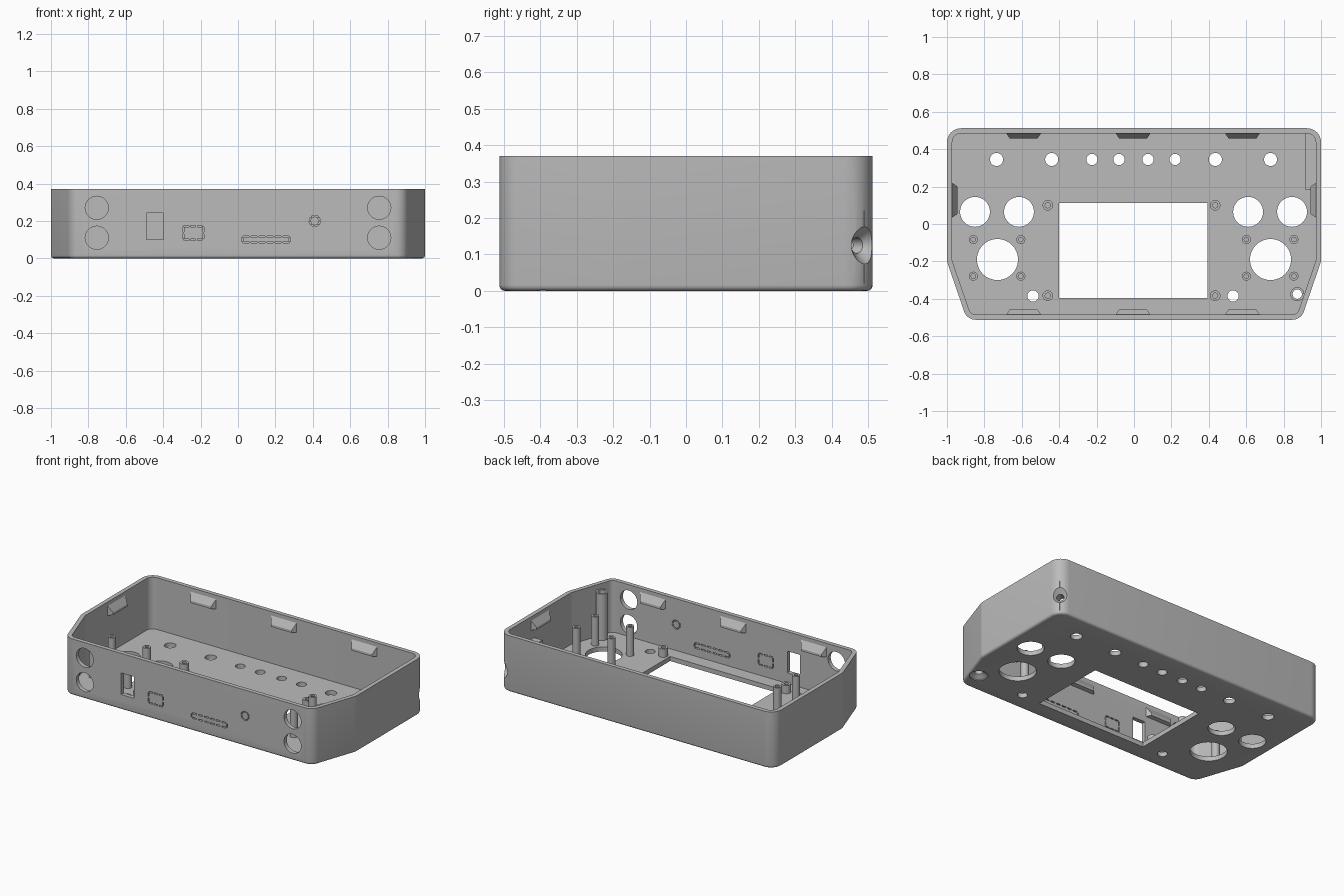
import bpy, bmesh, math
from mathutils import Vector, Matrix

if "Cube" in bpy.data.objects:
    bpy.data.objects.remove(bpy.data.objects["Cube"])

grey = bpy.data.materials.new("plain grey")
grey.diffuse_color = (0.5, 0.5, 0.5, 1)
grey.use_nodes = True
grey.node_tree.nodes["Principled BSDF"].inputs["Base Color"].default_value = grey.diffuse_color

H, WALL, FLOOR, FILLET = 0.37, 0.028, 0.03, 0.016
# plan corners, counter-clockwise: x, y, corner radius
PLAN = [(-1, .512, .075), (-1, -.2, .06), (-.893, -.512, .065),
        (.893, -.512, .065), (1, -.2, .06), (1, .512, .075)]


def outline(inset, z, seg=8):
    """Rounded plan outline, moved inwards by inset."""
    pts, n = [Vector(p[:2]) for p in PLAN], len(PLAN)
    out = []
    for i in range(n):
        a = (pts[i] - pts[i - 1]).normalized()
        b = (pts[(i + 1) % n] - pts[i]).normalized()
        na, nb = Vector((-a.y, a.x)), Vector((-b.y, b.x))
        r = max(PLAN[i][2], .03)
        centre = pts[i] + (na + nb) * (r / (1 + na.dot(nb)))
        a0 = math.atan2(-na.y, -na.x)
        turn = math.atan2(a.x * b.y - a.y * b.x, a.dot(b))
        for k in range(seg + 1):
            t = a0 + turn * k / seg
            out.append((centre.x + (r - inset) * math.cos(t),
                        centre.y + (r - inset) * math.sin(t), z))
    return out


def loft(bm, rings, closed=False):
    """Skin matching rings; cap the ends or join last to first."""
    vs = [[bm.verts.new(p) for p in ring] for ring in rings]
    n = len(vs[0])
    pairs = list(zip(vs, vs[1:])) + ([(vs[-1], vs[0])] if closed else [])
    for lo, hi in pairs:
        for i in range(n):
            bm.faces.new((lo[i], lo[(i + 1) % n], hi[(i + 1) % n], hi[i]))
    if not closed:
        bm.faces.new(vs[0][::-1])
        bm.faces.new(vs[-1])


def lathe(bm, profile, matrix, closed=False, seg=32):
    """Turn (radius, height) points about the local z axis."""
    loft(bm, [[matrix @ Vector((r * math.cos(2 * math.pi * k / seg),
                                r * math.sin(2 * math.pi * k / seg), z))
               for k in range(seg)] for r, z in profile], closed)


def box(bm, x0, x1, y0, y1, z0, z1, matrix=Matrix()):
    loft(bm, [[matrix @ Vector(p) for p in
               ((x0, y0, z), (x1, y0, z), (x1, y1, z), (x0, y1, z))] for z in (z0, z1)])


def finish(bm, name):
    bmesh.ops.recalc_face_normals(bm, faces=bm.faces[:])
    me = bpy.data.meshes.new(name)
    bm.to_mesh(me)
    bm.free()
    me.materials.append(grey)
    ob = bpy.data.objects.new(name, me)
    bpy.context.collection.objects.link(ob)
    return ob


def select(ob):
    bpy.ops.object.select_all(action='DESELECT')
    ob.select_set(True)
    bpy.context.view_layer.objects.active = ob


def cut(ob, cutter):
    select(ob)
    m = ob.modifiers.new("openings", 'BOOLEAN')
    m.operation, m.solver, m.object = 'DIFFERENCE', 'EXACT', cutter
    bpy.ops.object.modifier_apply(modifier=m.name)


# open tray with a rounded bottom edge
bm = bmesh.new()
rings = []
for k in range(5):
    t = math.pi / 2 * k / 4
    rings.append(outline(FILLET * (1 - math.sin(t)), FILLET * (1 - math.cos(t))))
rings += [outline(0, H), outline(WALL, H), outline(WALL, FLOOR)]
loft(bm, rings)
case = finish(bm, "case_shell")

# floor openings: x, y, radius
holes = [(x, .345, .035) for x in (-.735, -.44, .435, .73)]
holes += [(x, .345, .03) for x in (-.225, -.08, .075, .22)]
holes += [(x, .065, .08) for x in (-.85, -.615, .61, .845)]
holes += [(x, -.19, .11) for x in (-.73, .73)]
holes += [(x, -.385, .03) for x in (-.54, .53)]
bm = bmesh.new()
for x, y, r in holes:
    lathe(bm, [(r, -.02), (r, .06)], Matrix.Translation((x, y, 0)))
box(bm, -.4, .392, -.395, .113, -.02, .06)

# countersunk screw hole under the tall tube
TUBE = Matrix.Translation((.873, -.375, 0))
lathe(bm, [(.055, -.02), (.055, .006), (.025, .026), (.025, .06)], TUBE)

# countersunk hole through the rounded rear corner
axis = Vector((-1, -1, 0)).normalized()
corner = Matrix.Translation((.978, .49, .125)) @ axis.to_track_quat('Z', 'Y').to_matrix().to_4x4()
lathe(bm, [(.056, -.05), (.056, -.005), (.022, .03), (.022, .16)], corner)

# front wall openings
front = Matrix.Translation((0, -.5, 0)) @ Matrix.Rotation(math.pi / 2, 4, 'X')
for x in (-.755, .755):
    for z in (.11, .27):
        lathe(bm, [(.062, -.05), (.062, .05)], front @ Matrix.Translation((x, z, 0)))
box(bm, -.49, -.397, -.56, -.44, .1, .242)


def dashes(x0, z0, x1, z1, n):
    """Row of thin break-out slots through the front wall."""
    d = Vector((x1 - x0, z1 - z0))
    step = d.length / n
    m = front @ Matrix.Translation((x0, z0, 0)) @ Matrix.Rotation(math.atan2(d.y, d.x), 4, 'Z')
    for i in range(n):
        box(bm, (i + .14) * step, (i + .86) * step, -.004, .004, -.05, .05, m)


def dashed_frame(x0, x1, z0, z1, nx, nz):
    for z in (z0, z1):
        dashes(x0, z, x1, z, nx)
    for x in (x0, x1):
        dashes(x, z0, x, z1, nz)


dashed_frame(-.293, -.187, .1, .172, 3, 2)
dashed_frame(.022, .278, .085, .116, 6, 1)
ring = [(.41 + .028 * math.cos(math.pi * k / 4), .2 + .028 * math.sin(math.pi * k / 4))
        for k in range(8)]
for k in range(8):
    dashes(*ring[k - 1], *ring[k], 1)
cutter = finish(bm, "opening_cutter")
cutter.hide_render = True

# thick pad on the right wall beside the corner hole
bm = bmesh.new()
box(bm, .915, .98, .185, .49, .02, .22)
pad = finish(bm, "side_pad")
for ob in (case, pad):
    cut(ob, cutter)
bpy.data.objects.remove(cutter)


# hollow posts on the floor
def post(name, x, y, r, bore, top):
    b = bmesh.new()
    lathe(b, [(r, .02), (r, top), (bore, top), (bore, .032), (.0005, .032), (.0005, .02)],
          Matrix.Translation((x, y, 0)), True, 24)
    finish(b, name)


for cx in (-.732, .728):
    for dx in (-.127, .127):
        for y in (-.083, -.279):
            post("stick_post", cx + dx, y, .024, .012, .22)
for x in (-.461, .434):
    for y in (.1, -.383):
        post("screen_post", x, y, .028, .014, .085)
bm = bmesh.new()
lathe(bm, [(.037, .027), (.037, .335), (.025, .335), (.025, .027)], TUBE, True)
finish(bm, "screw_tube")

# wedge clips under the rim: position on wall and inward turn
clips = [(x, s * (.512 - WALL), 0 if s < 0 else math.pi) for x in (-.59, -.005, .58) for s in (-1, 1)]
clips += [(s * (1 - WALL), .127, s * math.pi / 2) for s in (-1, 1)]
for x, y, a in clips:
    bm = bmesh.new()
    m = Matrix.Translation((x, y, 0)) @ Matrix.Rotation(a, 4, 'Z')
    pts = [(s * .096, -.005, z) for s in (-1, 1) for z in (.28, .352)]
    pts += [(s * .074, .027, z) for s in (-1, 1) for z in (.285, .3)]
    for p in pts:
        bm.verts.new(m @ Vector(p))
    bmesh.ops.convex_hull(bm, input=bm.verts[:])
    finish(bm, "rim_clip")

for ob in list(bpy.context.scene.objects):
    select(ob)
    bpy.ops.object.shade_smooth_by_angle(angle=math.radians(30))
